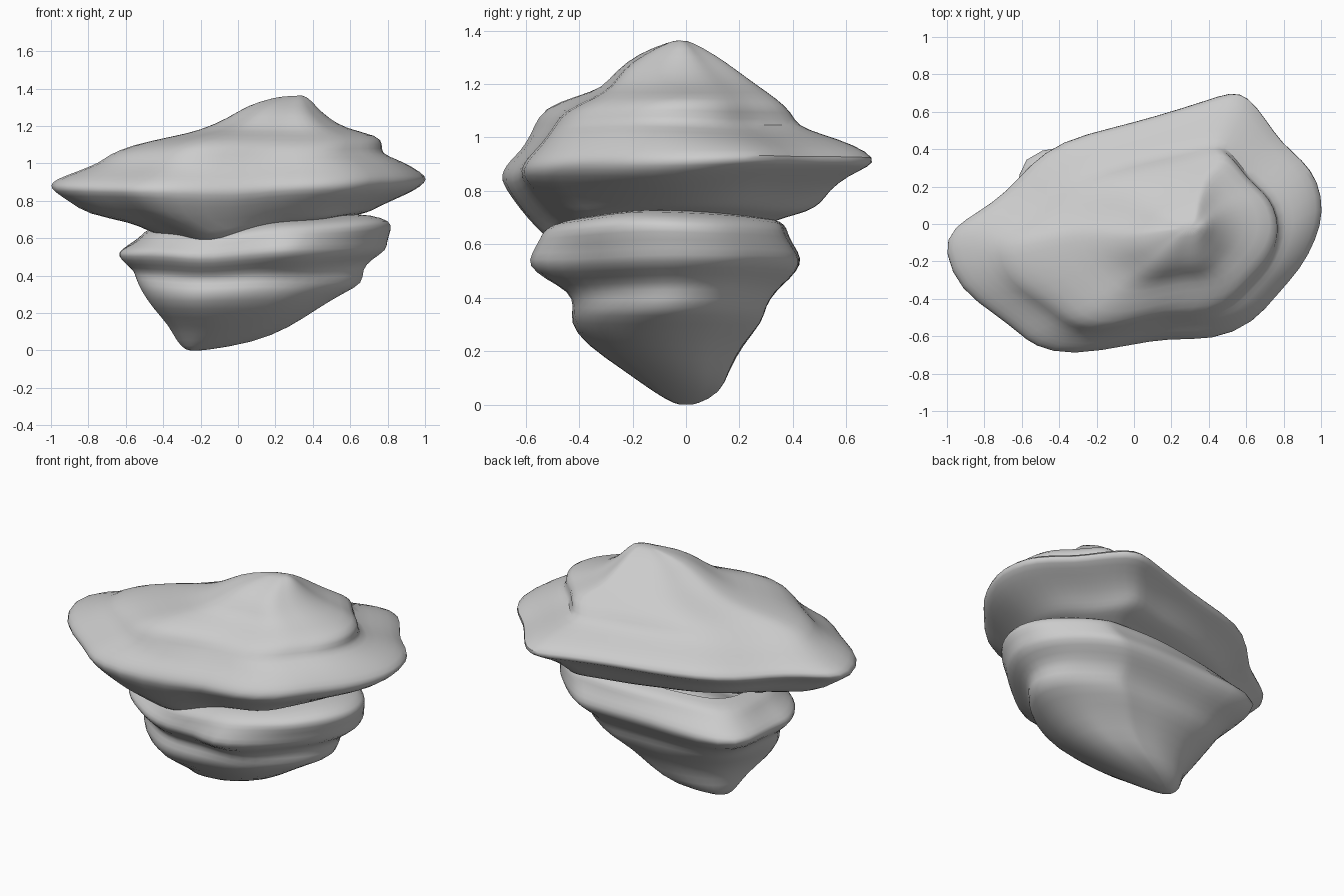
import bpy, bmesh, math
from mathutils import Vector, noise

cube = bpy.data.objects.get("Cube")
if cube:
    bpy.data.objects.remove(cube, do_unlink=True)

stone = bpy.data.materials.new("grey stone")
stone.use_nodes = True
GREY = (0.6, 0.6, 0.6, 1)
stone.diffuse_color = GREY
stone.node_tree.nodes["Principled BSDF"].inputs["Base Color"].default_value = GREY

# Plan outline of the rock, counter-clockwise from its left side
OUTLINE = [(1, .05), (.97, .22), (.89, .33), (.78, .42), (.7, .55), (.61, .68),
           (.52, .7), (.38, .64), (.1, .55), (-.1, .48), (-.37, .4), (-.52, .28),
           (-.63, .15), (-.8, .05), (-.95, -.03), (-1, -.14), (-.92, -.34),
           (-.72, -.47), (-.6, -.57), (-.52, -.65), (-.32, -.7), (0, -.62),
           (.2, -.58), (.45, -.6), (.65, -.52), (.75, -.38), (.88, -.25), (.96, -.1)]

# Each ring: right end x, z; left end x, z; front y; back y
BASE = [(-.28, 0, -.18, 0, -.04, .04), (-.33, .05, .08, .04, -.12, .14),
        (-.37, .13, .28, .12, -.23, .17), (-.46, .23, .42, .22, -.39, .23),
        (-.52, .32, .55, .31, -.45, .32), (-.54, .38, .65, .36, -.42, .32),
        (-.54, .42, .64, .43, -.42, .36), (-.59, .46, .7, .48, -.48, .42),
        (-.64, .51, .79, .53, -.53, .46), (-.63, .54, .79, .58, -.53, .45),
        (-.55, .58, .82, .65, -.52, .41), (-.5, .62, .82, .69, -.52, .4),
        (-.47, .65, .72, .72, -.47, .37), (-.38, .67, .58, .72, -.4, .3)]

SLAB = [(-.4, .62, .6, .71, -.42, .32), (-.49, .65, .68, .73, -.5, .38),
        (-.58, .69, .71, .74, -.54, .46), (-.82, .72, .76, .77, -.6, .52),
        (-.91, .79, .83, .81, -.66, .55), (-1, .85, .94, .86, -.71, .62),
        (-1.01, .88, 1, .9, -.7, .7), (-.99, .91, 1.01, .93, -.68, .72),
        (-.88, .95, .94, .98, -.63, .65),
        (-.75, 1, .85, 1.02, -.59, .52), (-.71, 1.04, .76, 1.05, -.56, .43),
        (-.58, 1.09, .77, 1.1, -.52, .41), (-.36, 1.14, .75, 1.15, -.39, .35),
        (-.2, 1.18, .57, 1.19, -.31, .28), (-.05, 1.25, .48, 1.25, -.26, .19),
        (.05, 1.31, .42, 1.3, -.18, .12), (.2, 1.35, .37, 1.36, -.06, .01)]


def ring_points(ring, roundness):
    """Fit the outline, partly rounded to an ellipse, into one tilted ring."""
    x0, z0, x1, z1, y0, y1 = ring
    points = []
    for px, py in OUTLINE:
        p = Vector((px, py / .7))
        p = p.lerp(p.normalized(), roundness) * 1.01
        s, t = (p.x + 1) / 2, (p.y + 1) / 2
        points.append(Vector((x0 + (x1 - x0) * s, y0 + (y1 - y0) * t,
                              z0 + (z1 - z0) * s)))
    return points


def weather(p, bumps):
    """Roughen a point with flat-bedded noise and push out local spurs."""
    q = Vector((p.x * 2.5, p.y * 2.5, p.z * 6))
    out = p + noise.noise_vector(q) * .015 * min(1, p.z * 5)
    for centre, push, radius in bumps:
        out += Vector(push) * math.exp(-((p - Vector(centre)).length / radius) ** 2)
    return out


def loft(name, rings, round_low, round_high, bumps, cap):
    """Skin the rings into one body and cap the exposed end."""
    bm = bmesh.new()
    loops = []
    for k, ring in enumerate(rings):
        roundness = round_low + (round_high - round_low) * k / (len(rings) - 1)
        loops.append([bm.verts.new(weather(p, bumps))
                      for p in ring_points(ring, roundness)])
    n = len(OUTLINE)
    for low, high in zip(loops, loops[1:]):
        for i in range(n):
            j = (i + 1) % n
            bm.faces.new((low[i], low[j], high[j], high[i]))
    # Exposed end closes as a fan around its centre
    end = loops[cap]
    centre = bm.verts.new(sum((v.co for v in end), Vector()) / n)
    for i in range(n):
        bm.faces.new((end[i], end[(i + 1) % n], centre))
    bmesh.ops.recalc_face_normals(bm, faces=bm.faces)
    mesh = bpy.data.meshes.new(name)
    bm.to_mesh(mesh)
    bm.free()
    mesh.materials.append(stone)
    obj = bpy.data.objects.new(name, mesh)
    bpy.context.collection.objects.link(obj)
    sub = obj.modifiers.new("Smooth", "SUBSURF")
    sub.levels = sub.render_levels = 1
    bpy.ops.object.select_all(action="DESELECT")
    obj.select_set(True)
    bpy.context.view_layer.objects.active = obj
    bpy.ops.object.shade_smooth_by_angle(angle=math.radians(85))


# Tapering foot: front spur, side knob, full back corner, sagging front
loft("lower_base", BASE, .7, .8,
     [((.28, -.5, .51), (0, -.14, 0), .14),
      ((.6, -.05, .38), (.03, 0, 0), .12),
      ((-.4, .25, .57), (-.18, .14, 0), .22),
      ((-.15, -.48, .64), (0, 0, -.04), .25)], 0)

# Wide overhanging slab rising to a low peak, with a front shoulder
loft("upper_slab", SLAB, .05, .25,
     [((-.2, -.4, 1.1), (0, -.06, .03), .16),
      ((-.15, -.48, .66), (0, 0, -.08), .25)], -1)
